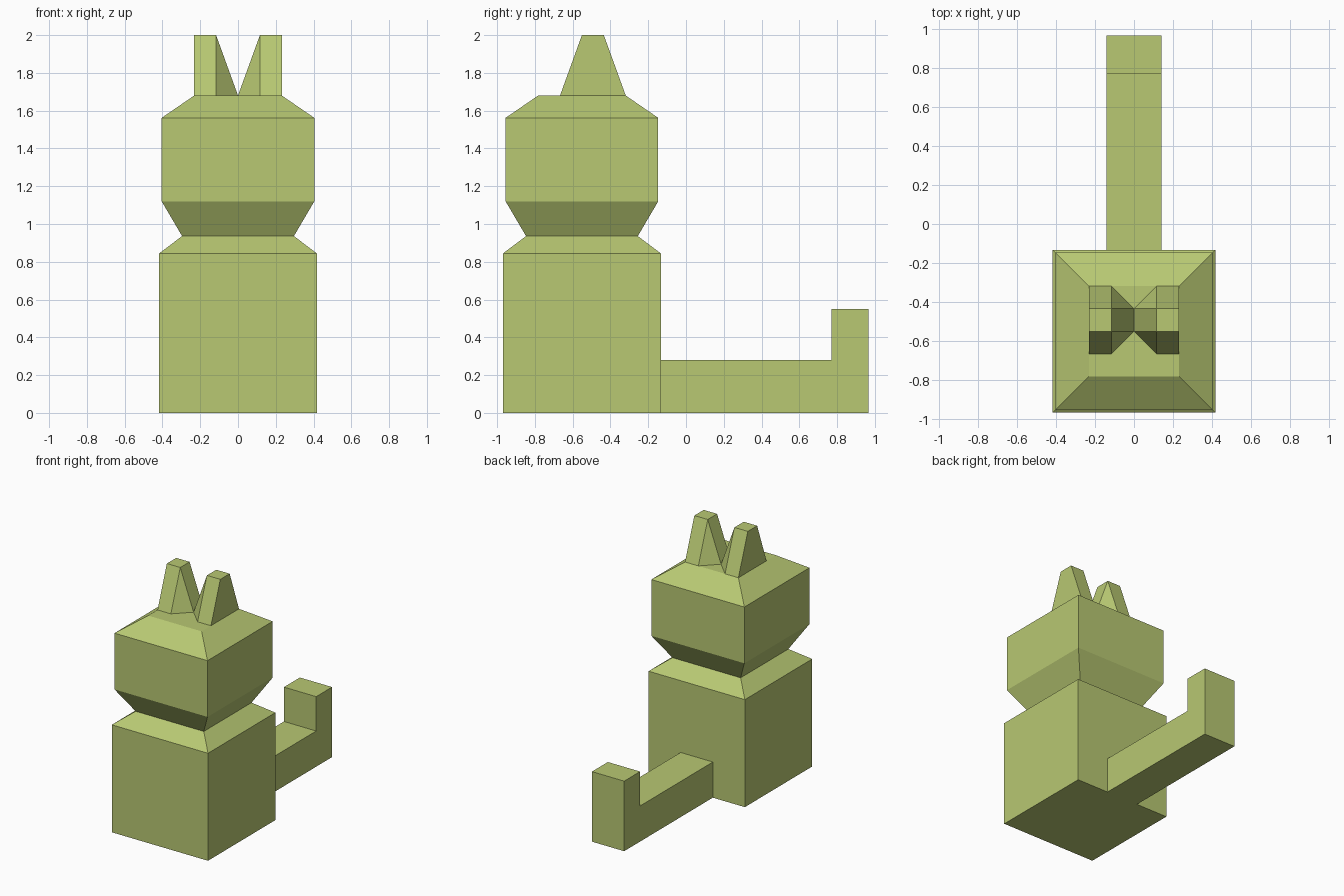
import bpy, bmesh
from mathutils import Vector

if "Cube" in bpy.data.objects:
    bpy.data.objects.remove(bpy.data.objects["Cube"])

mat = bpy.data.materials.new("olive_green")
mat.diffuse_color = (0.48, 0.58, 0.17, 1)
mat.use_nodes = True
mat.node_tree.nodes["Principled BSDF"].inputs["Base Color"].default_value = mat.diffuse_color
CY = -0.551  # depth centre of body and head


def finish(name, bm):
    bmesh.ops.recalc_face_normals(bm, faces=bm.faces)
    mesh = bpy.data.meshes.new(name)
    bm.to_mesh(mesh)
    bm.free()
    mesh.materials.append(mat)
    obj = bpy.data.objects.new(name, mesh)
    bpy.context.collection.objects.link(obj)
    return obj


def square_stack(name, levels):
    """Square cross-sections (half width, height) joined from bottom to top."""
    bm = bmesh.new()
    rings = [[bm.verts.new((sx * h, CY + sy * h, z))
              for sx, sy in ((-1, -1), (1, -1), (1, 1), (-1, 1))]
             for h, z in levels]
    for a, b in zip(rings, rings[1:]):
        for i in range(4):
            j = (i + 1) % 4
            bm.faces.new((a[i], a[j], b[j], b[i]))
    bm.faces.new(rings[0])
    bm.faces.new(rings[-1])
    return finish(name, bm)


# Torso, neck and head as one continuous stack
square_stack("body_and_head", [(0.418, 0), (0.418, 0.844), (0.296, 0.936),
                               (0.404, 1.12), (0.404, 1.562), (0.232, 1.68)])

# Tail: L-shaped side profile extruded across x
bm = bmesh.new()
profile = [(-0.133, 0), (0.967, 0), (0.967, 0.55), (0.77, 0.55),
           (0.77, 0.28), (-0.133, 0.28)]
face = bm.faces.new([bm.verts.new((-0.14, y, z)) for y, z in profile])
ext = bmesh.ops.extrude_face_region(bm, geom=[face])
bmesh.ops.translate(bm, vec=Vector((0.28, 0, 0)),
                    verts=[v for v in ext["geom"] if isinstance(v, bmesh.types.BMVert)])
finish("tail", bm)


# Ears: small square tip, chamfered wide base, flat vertical outer side
def ear(name, side):
    w = 0.116
    o = 2 * w
    bm = bmesh.new()

    def vert(x, y, z):
        return bm.verts.new((side * x, CY + y, z))

    tip = [vert(x, y, 2) for x, y in ((w, 0), (o, 0), (o, w), (w, w))]
    base = [vert(x, y, 1.68) for x, y in
            ((0, 0), (w, -w), (o, -w), (o, 2 * w), (w, 2 * w), (0, w))]
    t, b = tip, base
    for f in (t, b, (b[1], b[2], t[1], t[0]), (b[2], b[3], t[2], t[1]),
              (b[3], b[4], t[3], t[2]), (b[5], b[0], t[0], t[3]),
              (b[0], b[1], t[0]), (b[4], b[5], t[3])):
        bm.faces.new(f)
    return finish(name, bm)


ear("ear_right", 1)
ear("ear_left", -1)
